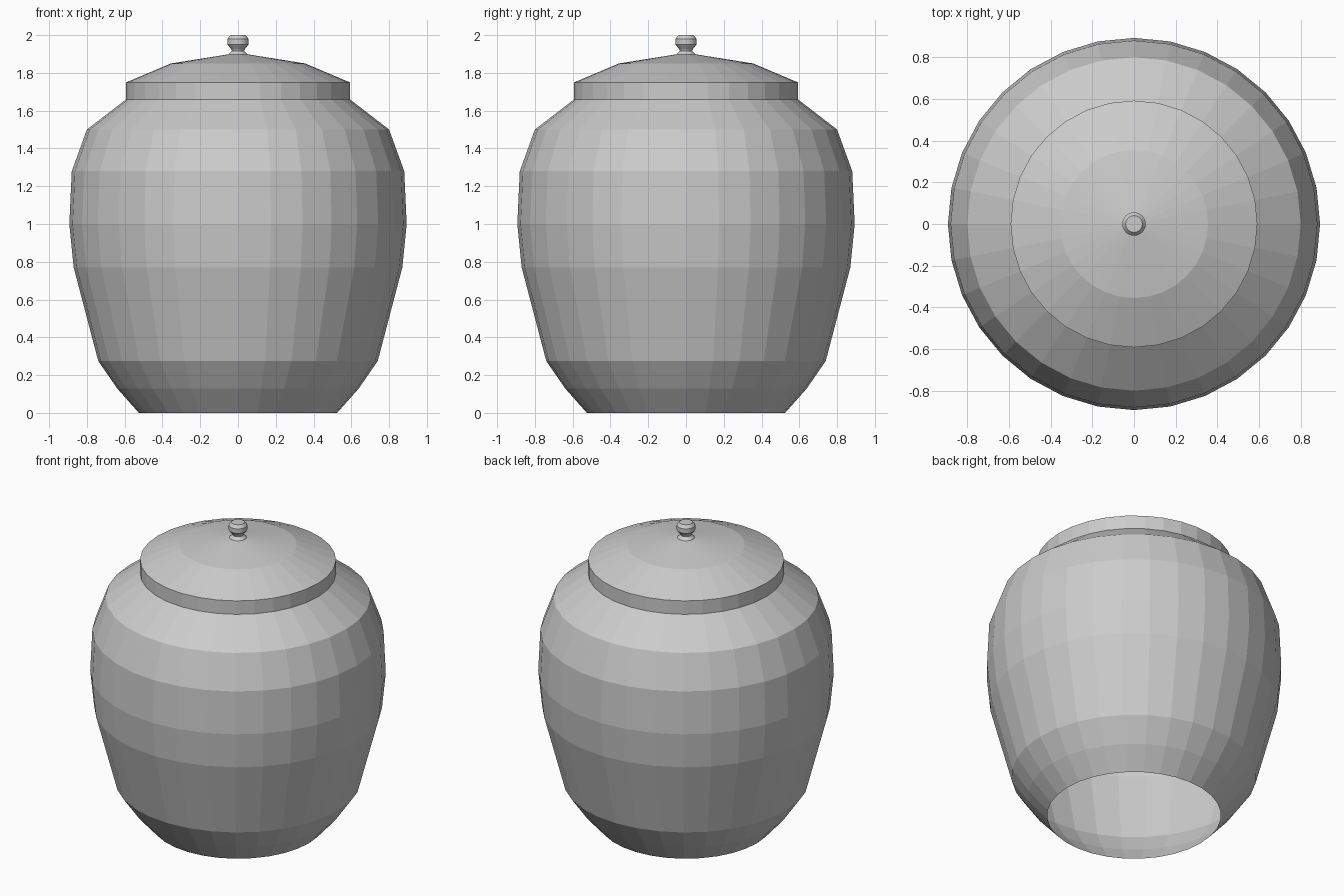
import bpy
import bmesh
from math import tau
from mathutils import Matrix, Vector

SIDES = 32

default_cube = bpy.data.objects.get("Cube")
if default_cube:
    bpy.data.objects.remove(default_cube, do_unlink=True)

grey = bpy.data.materials.new("plain grey")
grey.use_nodes = True
grey.diffuse_color = (0.6, 0.6, 0.6, 1)
grey.node_tree.nodes["Principled BSDF"].inputs["Base Color"].default_value = grey.diffuse_color


def lathe(name, profile, cap_top=False):
    """Turn a (radius, height) profile, listed bottom to top, around z."""
    bm = bmesh.new()
    rings = []
    for radius, height in profile:
        start = Vector((radius, 0, height))
        rings.append([bm.verts.new(Matrix.Rotation(tau * i / SIDES, 3, "Z") @ start)
                      for i in range(SIDES)])
    for low, high in zip(rings, rings[1:]):
        for i in range(SIDES):
            j = (i + 1) % SIDES
            bm.faces.new((low[i], low[j], high[j], high[i]))
    if cap_top:
        bm.faces.new(rings[-1])
    mesh = bpy.data.meshes.new(name)
    bm.to_mesh(mesh)
    bm.free()
    mesh.materials.append(grey)
    obj = bpy.data.objects.new(name, mesh)
    bpy.context.collection.objects.link(obj)
    return obj


# Rounded jar body, open underneath
lathe("jar_body", [(0.525, 0), (0.64, 0.13), (0.74, 0.275), (0.87, 0.77),
                   (0.893, 1.0), (0.88, 1.28), (0.8, 1.5), (0.592, 1.66)])

# Lid with an upright rim and a shallow two-step slope
lathe("lid", [(0.592, 1.66), (0.592, 1.75), (0.355, 1.85), (0.04, 1.9)], cap_top=True)

# Knob: flared foot, narrow neck and flat-topped ball
lathe("lid_knob", [(0.055, 1.895), (0.033, 1.917), (0.036, 1.925), (0.056, 1.95),
                   (0.056, 1.98), (0.04, 2.0)], cap_top=True)
